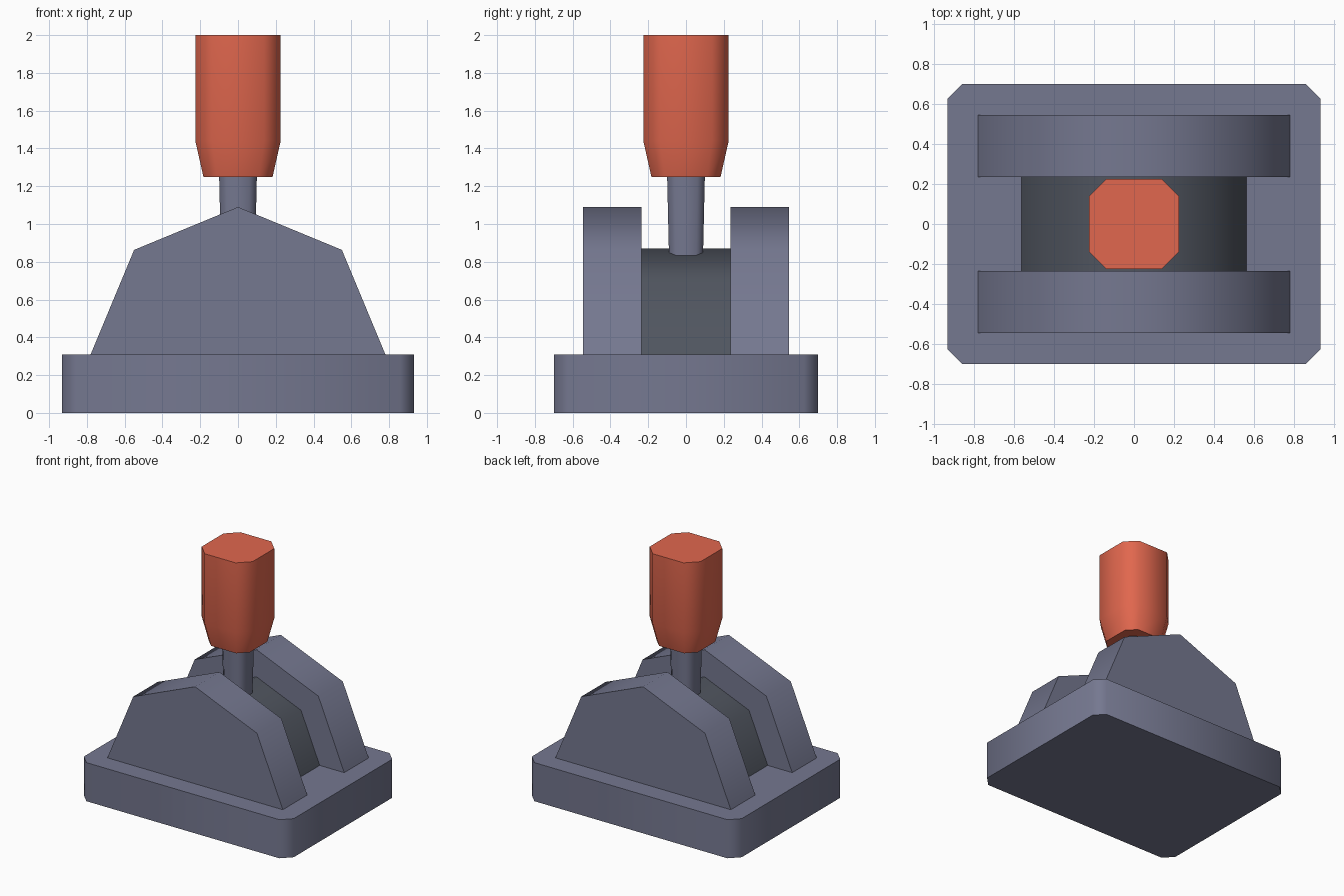
import bpy, math

if "Cube" in bpy.data.objects:
    bpy.data.objects.remove(bpy.data.objects["Cube"])


def srgb(r, g, b):
    f = lambda c: c / 12.92 if c <= 0.04045 else ((c + 0.055) / 1.055) ** 2.4
    return [f(v / 255) for v in (r, g, b)] + [1.0]


def material(name, rgb):
    m = bpy.data.materials.new(name)
    m.diffuse_color = srgb(*rgb)
    m.use_nodes = True
    m.node_tree.nodes["Principled BSDF"].inputs["Base Color"].default_value = m.diffuse_color
    return m


slate = material("slate", (117, 120, 144))
dark = material("dark_grey", (80, 85, 95))
red = material("warm_red", (225, 103, 78))


def loft(name, rings, mat):
    """Skin matching closed rings, capping both ends."""
    n = len(rings[0])
    verts = [p for r in rings for p in r]
    faces = [list(range(n))[::-1],
             list(range(n * (len(rings) - 1), n * len(rings)))]
    for k in range(len(rings) - 1):
        a, b = k * n, (k + 1) * n
        for i in range(n):
            j = (i + 1) % n
            faces.append([a + i, a + j, b + j, b + i])
    me = bpy.data.meshes.new(name)
    me.from_pydata(verts, [], faces)
    me.materials.append(mat)
    ob = bpy.data.objects.new(name, me)
    bpy.context.collection.objects.link(ob)
    bpy.ops.object.select_all(action='DESELECT')
    ob.select_set(True)
    bpy.context.view_layer.objects.active = ob
    bpy.ops.object.shade_smooth_by_angle(angle=math.radians(50))
    return ob


def octagon(hx, hy, cut, z):
    """Rectangle with cut corners, counter-clockwise."""
    return [(hx - cut, -hy, z), (hx, -hy + cut, z), (hx, hy - cut, z), (hx - cut, hy, z),
            (-hx + cut, hy, z), (-hx, hy - cut, z), (-hx, -hy + cut, z), (-hx + cut, -hy, z)]


def housing(name, scale, y0, y1, mat):
    """Peaked housing profile extruded along y, standing on the base."""
    prof = [(-0.78, 0), (0.78, 0), (0.55, 0.553), (0, 0.78), (-0.55, 0.553)]
    rings = [[(x * scale, y, 0.31 + z * scale) for x, z in prof] for y in (y1, y0)]
    return loft(name, rings, mat)


# Base plate
loft("base", [octagon(0.933, 0.70, 0.075, z) for z in (0, 0.31)], slate)

# Two side housings and the recessed core between them
housing("front_housing", 1, -0.545, -0.235, slate)
housing("back_housing", 1, 0.235, 0.545, slate)
housing("core", 0.72, -0.235, 0.235, dark)

# Lever stem
loft("stem", [octagon(h, h, h * 0.39, z) for h, z in ((0.087, 0.7), (0.1, 1.26))], slate)

# Handle grip with tapered lower end
loft("grip", [octagon(h, h, h * 0.39, z)
              for h, z in ((0.183, 1.25), (0.226, 1.44), (0.226, 2.0))], red)
